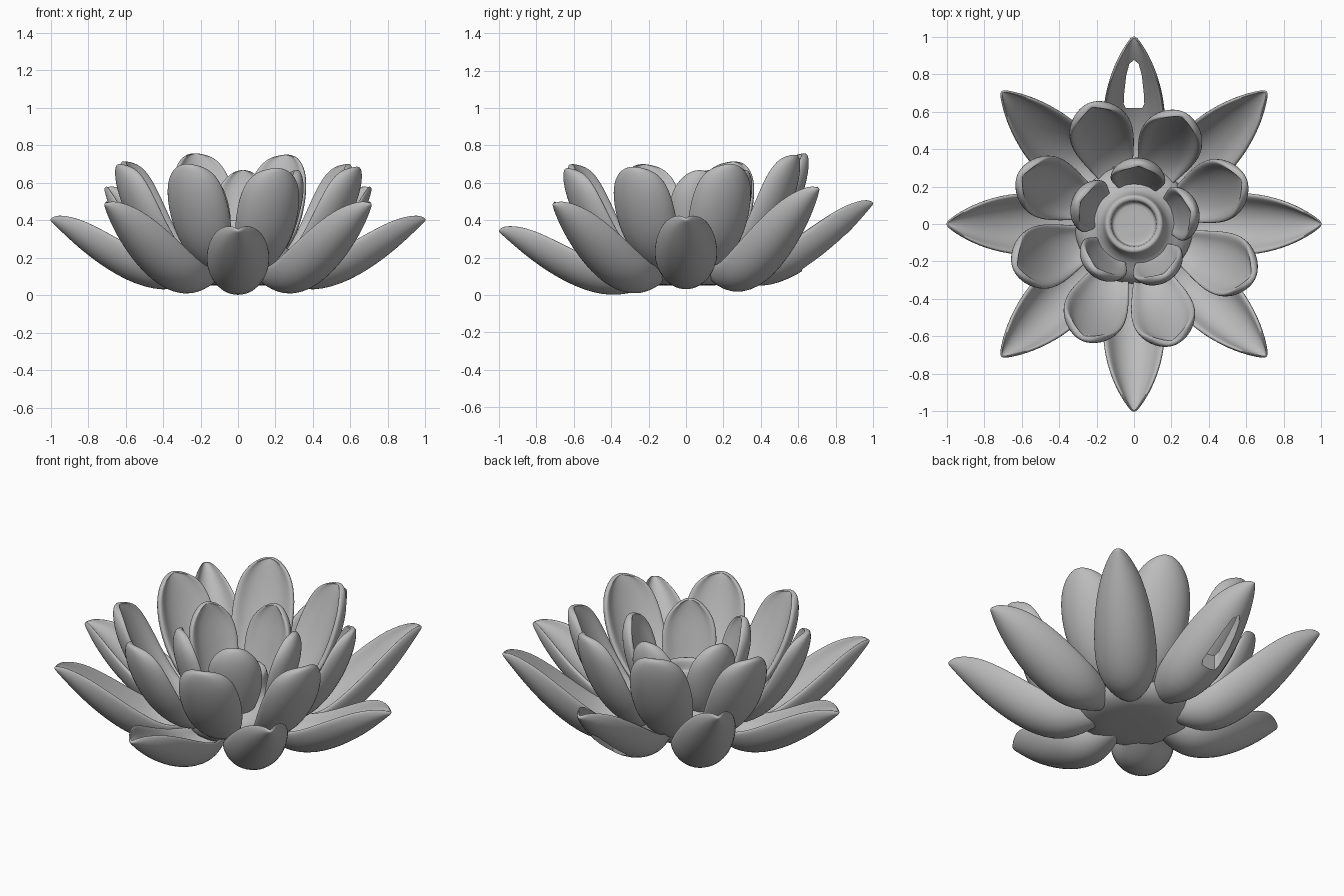
import bpy, bmesh
from math import sin, cos, pi, radians
from mathutils import Matrix, Vector

old = bpy.data.objects.get("Cube")
if old:
    bpy.data.objects.remove(old, do_unlink=True)

# Single stone grey
grey = bpy.data.materials.new("stone_grey")
grey.use_nodes = True
colour = (0.5, 0.5, 0.5, 1)
grey.diffuse_color = colour
grey.node_tree.nodes["Principled BSDF"].inputs["Base Color"].default_value = colour


def finish(name, bm, levels=2):
    """Turn a bmesh into a smooth, subdivided object."""
    bmesh.ops.recalc_face_normals(bm, faces=bm.faces)
    mesh = bpy.data.meshes.new(name)
    bm.to_mesh(mesh)
    bm.free()
    mesh.materials.append(grey)
    mesh.shade_smooth()
    obj = bpy.data.objects.new(name, mesh)
    bpy.context.collection.objects.link(obj)
    if levels:
        mod = obj.modifiers.new("smooth", 'SUBSURF')
        mod.levels = mod.render_levels = levels
    return obj


def section(width, depth, thick):
    """Closed crescent: round outer back, shallower inner dish."""
    outer = [radians(a) for a in range(-90, 91, 30)]
    inner = [radians(a) for a in range(80, -81, -32)]
    pts = [(width * sin(a), depth * (1 - cos(a))) for a in outer]
    pts += [(0.82 * width * sin(a), thick + (depth * 1.1 - thick) * (1 - cos(a)))
            for a in inner]
    return pts


def petal(name, spine, azimuth, cup, thick, reach=1, low=0, height=1):
    """Loft the crescent along a spine of (radius, height, half width)."""
    path = [(Vector((r * reach, low + z * height)), w) for r, z, w in spine]
    widest = max(w for p, w in path)
    bm = bmesh.new()
    rings = []
    for i, (p, w) in enumerate(path):
        tangent = path[min(i + 1, len(path) - 1)][0] - path[max(i - 1, 0)][0]
        tangent.normalize()
        normal = Vector((-tangent.y, tangent.x))
        depth = cup * w ** 0.8 * widest ** 0.2
        ring = []
        for side, up in section(w, depth, depth * thick):
            q = p + normal * up
            ring.append(bm.verts.new((q.x, side, q.y)))
        rings.append(ring)
    for a, b in zip(rings, rings[1:]):
        for k in range(len(a)):
            n = (k + 1) % len(a)
            bm.faces.new((a[k], a[n], b[n], b[k]))
    bm.faces.new(rings[0])
    bm.faces.new(rings[-1])
    bm.transform(Matrix.Rotation(radians(azimuth), 4, 'Z'))
    return finish(name, bm)


# Outer petals: long, pointed, low
OUTER = [(0.10, 0.20, 0.05), (0.24, 0.05, 0.11), (0.40, -0.06, 0.165), (0.60, 0.09, 0.182),
         (0.80, 0.44, 0.165), (0.93, 0.76, 0.112), (0.995, 0.94, 0.045), (1.007, 0.98, 0.015)]
for name, azimuth, low, height in [
        ("left", 0, 0.03, 0.38), ("back_left", 45, 0.02, 0.56),
        ("back", 90, 0.05, 0.45), ("back_right", 135, 0.02, 0.56),
        ("right", 180, 0.03, 0.38), ("front_right", 225, 0.01, 0.485),
        ("front", 270, 0.0, 0.35), ("front_left", 315, 0.01, 0.485)]:
    petal("outer_petal_" + name, OUTER, azimuth, 1.05, 0.42, 1, low, height)

# Middle petals: upright, rounded tips
MIDDLE = [(0.18, 0.11, 0.05), (0.36, 0.12, 0.12), (0.52, 0.25, 0.17), (0.625, 0.42, 0.185),
          (0.685, 0.58, 0.165), (0.697, 0.68, 0.11), (0.685, 0.715, 0.045)]
for i, (azimuth, reach, height) in enumerate([
        (22, 0.94, 0.99), (66, 0.95, 1.06), (110, 1.0, 1.07), (157, 0.98, 1.01),
        (200, 1.0, 0.99), (246, 0.99, 0.99), (288, 0.99, 0.96), (336, 1.03, 0.97)]):
    petal(f"middle_petal_{i + 1}", MIDDLE, azimuth, 0.7, 0.56, reach, 0, height)

# Inner petals: five, nearly vertical around the cup
INNER = [(0.20, 0.16, 0.07), (0.28, 0.26, 0.13), (0.33, 0.40, 0.16), (0.36, 0.53, 0.15),
         (0.36, 0.62, 0.115), (0.335, 0.68, 0.05)]
for i in range(5):
    petal(f"inner_petal_{i + 1}", INNER, 13 + 72 * i, 0.7, 0.66)

# Core with candle cup, turned from a profile
PROFILE = [(0, 0.05), (0.22, 0.05), (0.30, 0.09), (0.33, 0.16), (0.31, 0.22), (0.25, 0.265),
           (0.17, 0.29), (0.158, 0.39), (0.15, 0.40), (0.132, 0.40), (0.12, 0.39),
           (0.117, 0.335), (0.113, 0.33), (0, 0.33)]
bm = bmesh.new()
verts = [bm.verts.new((r, 0, z)) for r, z in PROFILE]
edges = [bm.edges.new(pair) for pair in zip(verts, verts[1:])]
bmesh.ops.spin(bm, geom=verts + edges, cent=(0, 0, 0), axis=(0, 0, 1),
               angle=2 * pi, steps=32, use_duplicate=False)
bmesh.ops.remove_doubles(bm, verts=bm.verts, dist=0.0005)
finish("core_cup", bm, 1)

# Arched hanging hole through the back petal
bm = bmesh.new()
outline = [(-0.045, 0.62), (0.045, 0.62), (0.055, 0.64), (0.052, 0.70), (0.042, 0.79),
           (0.025, 0.855), (0, 0.875), (-0.025, 0.855), (-0.042, 0.79), (-0.052, 0.70),
           (-0.055, 0.64)]
face = bm.faces.new([bm.verts.new((x, y, -0.2)) for x, y in outline])
side = bmesh.ops.extrude_face_region(bm, geom=[face])["geom"]
bmesh.ops.translate(bm, vec=(0, 0, 1.2),
                    verts=[v for v in side if isinstance(v, bmesh.types.BMVert)])
cutter = finish("hole_cutter", bm, 0)
back = bpy.data.objects["outer_petal_back"]
cut = back.modifiers.new("hole", 'BOOLEAN')
cut.operation = 'DIFFERENCE'
cut.solver = 'EXACT'
cut.object = cutter
bpy.context.view_layer.objects.active = back
for mod in list(back.modifiers):
    bpy.ops.object.modifier_apply(modifier=mod.name)
back.data.set_sharp_from_angle(angle=radians(40))
bpy.data.objects.remove(cutter, do_unlink=True)
